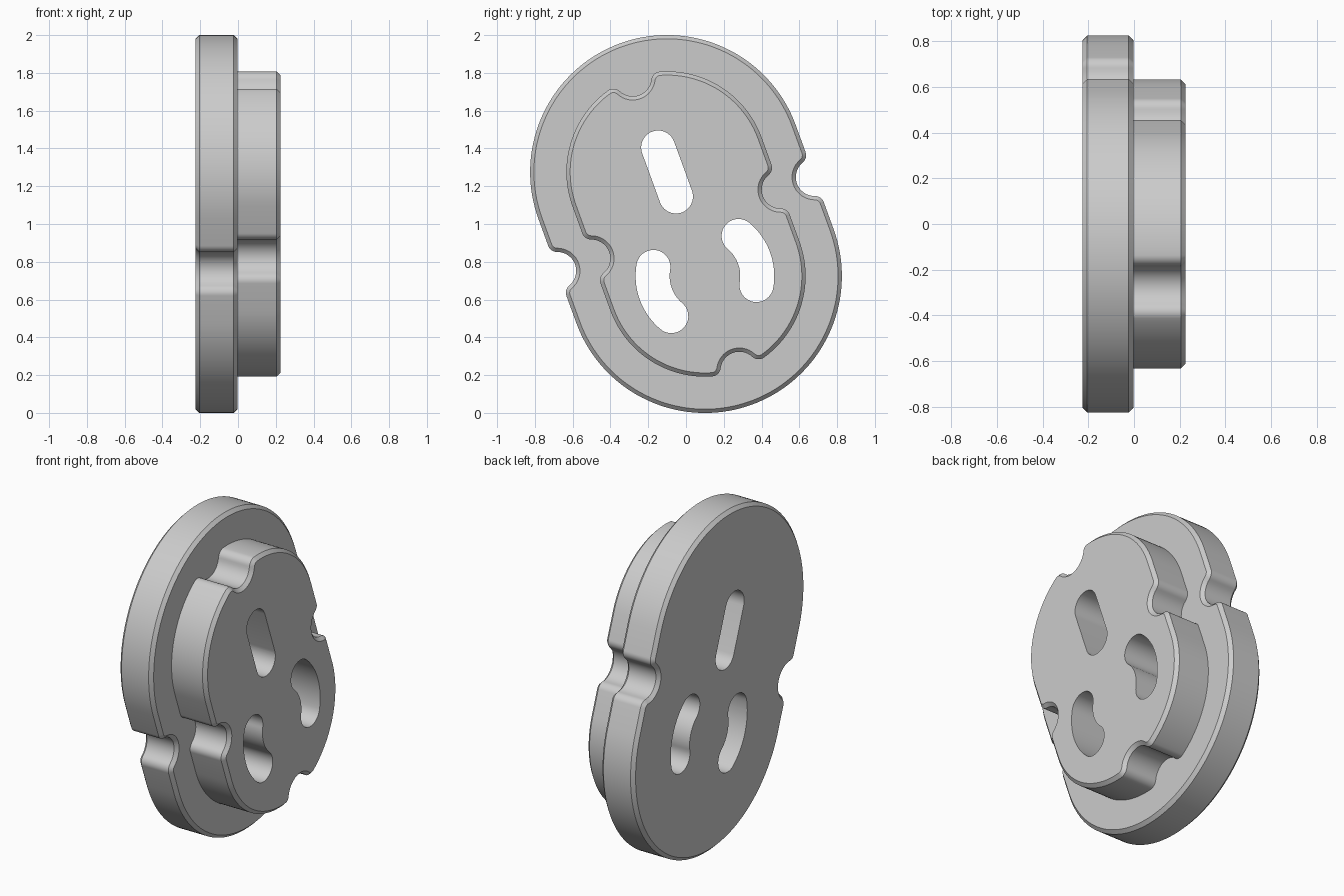
import bpy, bmesh, math
from math import sin, cos, pi, acos, atan2, hypot

if "Cube" in bpy.data.objects:
    bpy.data.objects.remove(bpy.data.objects["Cube"])

TILT = math.radians(20)   # lean of the long axis
H = 0.293                 # half distance between the two end arc centres
NOTCH, FILLET, CHAMFER = 0.10, 0.05, 0.02


def arc(cx, cy, r, a0, a1, n):
    return [(cx + r * cos(a0 + (a1 - a0) * i / n),
             cy + r * sin(a0 + (a1 - a0) * i / n)) for i in range(n + 1)]


def outline(radius, c, end_notch):
    """Notched oval, inset by c."""
    R, r, f = radius - c, NOTCH + c, FILLET - c
    # side notch
    s = math.sqrt((r + f) ** 2 - FILLET ** 2)
    a = atan2(s, FILLET)
    half = arc(radius - FILLET, -s, f, 0, a, 8)
    half += arc(radius, 0, r, pi + a, pi - a, 16)[1:]
    half += arc(radius - FILLET, s, f, -a, 0, 8)[1:]
    # rounded end
    if not end_notch:
        half += arc(0, H, R, 0, pi, 72)
    else:
        d = radius - FILLET
        b = acos((d * d + radius ** 2 - (r + f) ** 2) / (2 * radius * d))
        fx, fy = d * sin(b), H + d * cos(b)
        t = atan2(H + radius - fy, -fx)
        half += arc(0, H, R, 0, pi / 2 - b, 30)
        half += arc(fx, fy, f, pi / 2 - b, t, 8)[1:]
        half += arc(0, H + radius, r, t - pi, -t, 16)[1:]
        half += arc(-fx, fy, f, pi - t, pi / 2 + b, 8)[1:]
        half += arc(0, H, R, pi / 2 + b, pi, 30)[1:]
    return half + [(-u, -v) for u, v in half]


def loft(name, rings):
    """Solid through (x, outline) rings with flat caps."""
    bm = bmesh.new()
    loops = [[bm.verts.new((x, u * cos(TILT) - v * sin(TILT),
                            1 + u * sin(TILT) + v * cos(TILT))) for u, v in pts]
             for x, pts in rings]
    n = len(loops[0])
    for lo, hi in zip(loops, loops[1:]):
        for i in range(n):
            j = (i + 1) % n
            bm.faces.new((lo[i], lo[j], hi[j], hi[i]))
    bm.faces.new(loops[0][::-1])
    bm.faces.new(loops[-1])
    bmesh.ops.remove_doubles(bm, verts=bm.verts, dist=1e-5)
    bmesh.ops.recalc_face_normals(bm, faces=bm.faces)
    me = bpy.data.meshes.new(name)
    bm.to_mesh(me)
    bm.free()
    ob = bpy.data.objects.new(name, me)
    bpy.context.collection.objects.link(ob)
    return ob


def combine(target, other, operation):
    bpy.context.view_layer.objects.active = target
    m = target.modifiers.new(operation.lower(), 'BOOLEAN')
    m.operation, m.solver, m.object = operation, 'EXACT', other
    bpy.ops.object.modifier_apply(modifier=m.name)
    bpy.data.objects.remove(other)


# Large base plate, chamfered on both rims
wide, wide_in = outline(0.725, 0, False), outline(0.725, CHAMFER, False)
body = loft("notched_disc", [(-0.225, wide_in), (-0.225 + CHAMFER, wide),
                             (-0.003 - CHAMFER, wide), (-0.003, wide_in)])

# Smaller raised plate with four notches
small, small_in = outline(0.533, 0, True), outline(0.533, CHAMFER, True)
raised = loft("raised_plate", [(-0.1, small), (0.225 - CHAMFER, small), (0.225, small_in)])
combine(body, raised, 'UNION')

# Straight slot in the upper half
W = 0.09
straight = arc(0, H + 0.138, W, 0, pi, 20) + arc(0, H - 0.138, W, pi, 2 * pi, 20)
slots = [straight]

# Two curved slots in the lower half
for mid in (0, pi):
    a0, a1, q = mid - pi / 6, mid + pi / 6, 0.277
    slots.append(arc(0, -H, q + W, a0, a1, 20)
                 + arc(q * cos(a1), -H + q * sin(a1), W, a1, a1 + pi, 20)[1:]
                 + arc(0, -H, q - W, a1, a0, 20)[1:]
                 + arc(q * cos(a0), -H + q * sin(a0), W, a0 + pi, a0 + 2 * pi, 20)[1:-1])
for pts in slots:
    combine(body, loft("slot_cutter", [(-0.4, pts), (0.4, pts)]), 'DIFFERENCE')

# Plain grey finish
grey = bpy.data.materials.new("light_grey")
grey.diffuse_color = (0.6, 0.6, 0.6, 1)
grey.use_nodes = True
grey.node_tree.nodes["Principled BSDF"].inputs["Base Color"].default_value = grey.diffuse_color
body.data.materials.clear()
body.data.materials.append(grey)
for p in body.data.polygons:
    p.material_index = 0

bpy.ops.object.select_all(action='DESELECT')
body.select_set(True)
bpy.context.view_layer.objects.active = body
bpy.ops.object.shade_smooth_by_angle(angle=math.radians(30))
